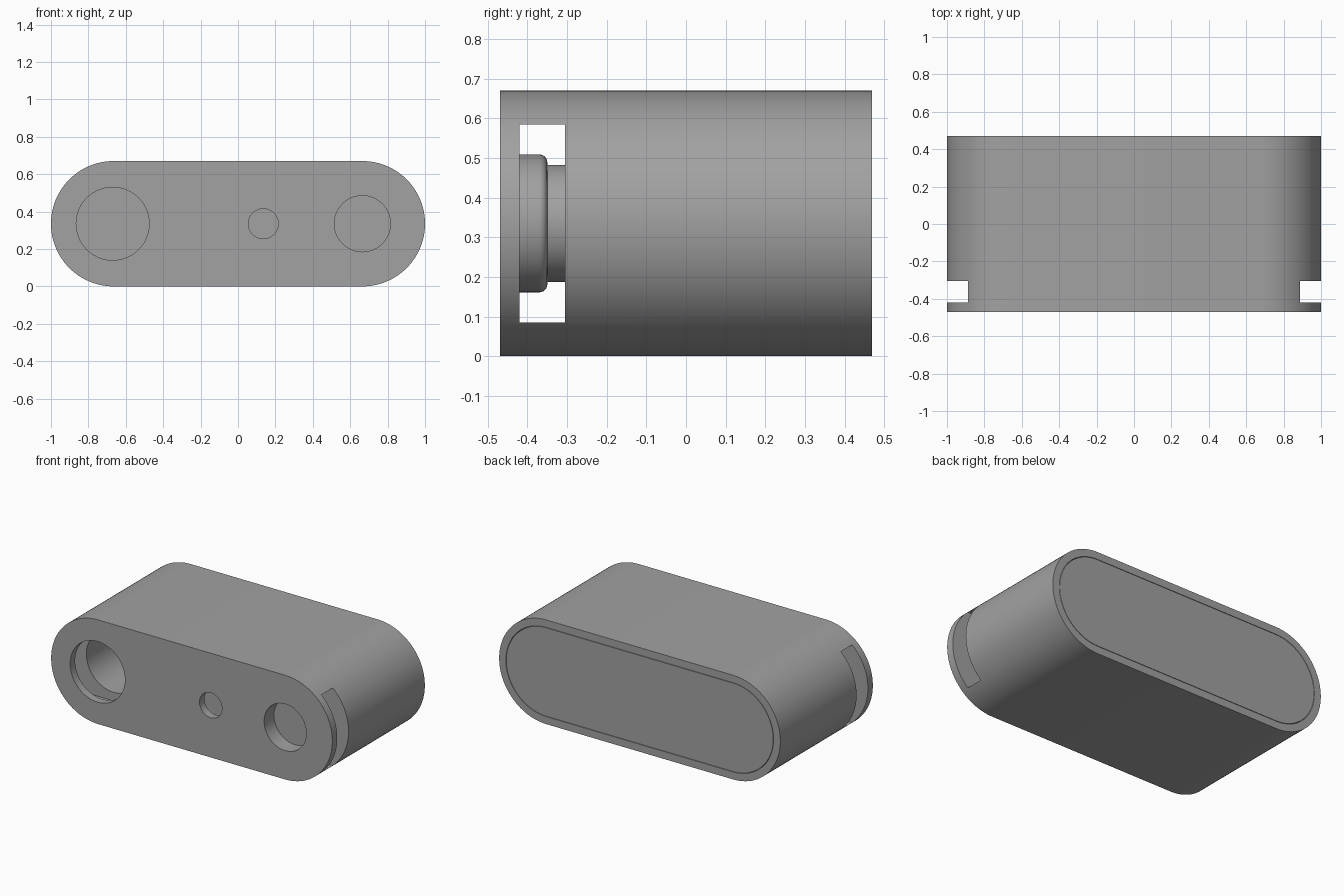
import bpy, bmesh, math
from mathutils import Matrix, Vector

cube = bpy.data.objects.get("Cube")
if cube:
    bpy.data.objects.remove(cube, do_unlink=True)

HALF_LEN, RADIUS, HALF_DEPTH = 1.0, 0.335, 0.47
SLOT_FRONT, SLOT_BACK = -0.42, -0.305
STRAIGHT = HALF_LEN - RADIUS      # x of the end arc centres

grey = bpy.data.materials.new("mid grey")
grey.use_nodes = True
grey.diffuse_color = (0.36, 0.36, 0.36, 1)
grey.node_tree.nodes["Principled BSDF"].inputs["Base Color"].default_value = grey.diffuse_color


def finish(name, bm):
    bmesh.ops.recalc_face_normals(bm, faces=bm.faces)
    mesh = bpy.data.meshes.new(name)
    bm.to_mesh(mesh)
    bm.free()
    mesh.materials.append(grey)
    obj = bpy.data.objects.new(name, mesh)
    bpy.context.collection.objects.link(obj)
    return obj


def prism(name, outline, y0, y1):
    """Extrude an xz outline from y0 to y1."""
    bm = bmesh.new()
    face = bm.faces.new([bm.verts.new((x, y0, z)) for x, z in outline])
    out = bmesh.ops.extrude_face_region(bm, geom=[face])
    verts = [v for v in out["geom"] if isinstance(v, bmesh.types.BMVert)]
    bmesh.ops.translate(bm, verts=verts, vec=(0, y1 - y0, 0))
    return finish(name, bm)


def stadium(r, steps=48):
    pts = []
    for side in (1, -1):
        for i in range(steps + 1):
            a = math.pi * (i / steps - 0.5)
            pts.append((side * (STRAIGHT + r * math.cos(a)), RADIUS + side * r * math.sin(a)))
    return pts


def circle(x, r, steps=72):
    angles = [2 * math.pi * i / steps for i in range(steps)]
    return [(x + r * math.cos(a), RADIUS + r * math.sin(a)) for a in angles]


def cut(target, cutter):
    cutter.hide_render = True
    mod = target.modifiers.new("cut", "BOOLEAN")
    mod.operation, mod.solver, mod.object = "DIFFERENCE", "EXACT", cutter
    bpy.context.view_layer.objects.active = target
    bpy.ops.object.modifier_apply(modifier=mod.name)
    bpy.data.objects.remove(cutter, do_unlink=True)


# Housing with rounded ends
housing = prism("housing", stadium(RADIUS), -HALF_DEPTH, HALF_DEPTH)

# Slot running through both ends behind the front plate
w, h = HALF_LEN + 0.1, 0.25
slot = [(-w, RADIUS - h), (w, RADIUS - h), (w, RADIUS + h), (-w, RADIUS + h)]
cut(housing, prism("slot_cutter", slot, SLOT_FRONT, SLOT_BACK))

# Front openings: deep bore, small hole and button opening
for x, r, end in ((-0.67, 0.195, 0.38), (0.135, 0.08, -0.36), (STRAIGHT, 0.15, -0.36)):
    cut(housing, prism("hole_cutter", circle(x, r), -0.6, end))

# Back recess holding the flush lid
cut(housing, prism("recess_cutter", stadium(0.287), 0.42, 0.6))
lid = prism("back_lid", stadium(0.284), 0.42, HALF_DEPTH)

# Button with a flanged head and rounded shoulder, turned about y
fillet = 0.02
profile = [(0, -0.37), (0.15, -0.37), (0.15, SLOT_FRONT), (0.174, SLOT_FRONT)]
for i in range(7):
    a = math.pi / 2 * i / 6
    profile.append((0.154 + fillet * math.cos(a), -0.37 + fillet * math.sin(a)))
profile += [(0.148, -0.35), (0.148, -0.30), (0, -0.30)]
bm = bmesh.new()
ring = [bm.verts.new((r, y, 0)) for r, y in profile]
edges = [bm.edges.new(pair) for pair in zip(ring, ring[1:])]
bmesh.ops.spin(bm, geom=ring + edges, cent=(0, 0, 0), axis=(0, 1, 0),
               angle=2 * math.pi, steps=72)
bmesh.ops.remove_doubles(bm, verts=bm.verts, dist=0.0001)
bmesh.ops.transform(bm, verts=bm.verts, matrix=Matrix.Translation(Vector((STRAIGHT, 0, RADIUS))))
button = finish("button", bm)

# Smooth curved walls, crisp rims
bpy.ops.object.select_all(action="DESELECT")
for obj in (housing, lid, button):
    obj.select_set(True)
bpy.context.view_layer.objects.active = housing
bpy.ops.object.shade_smooth_by_angle(angle=math.radians(30))
